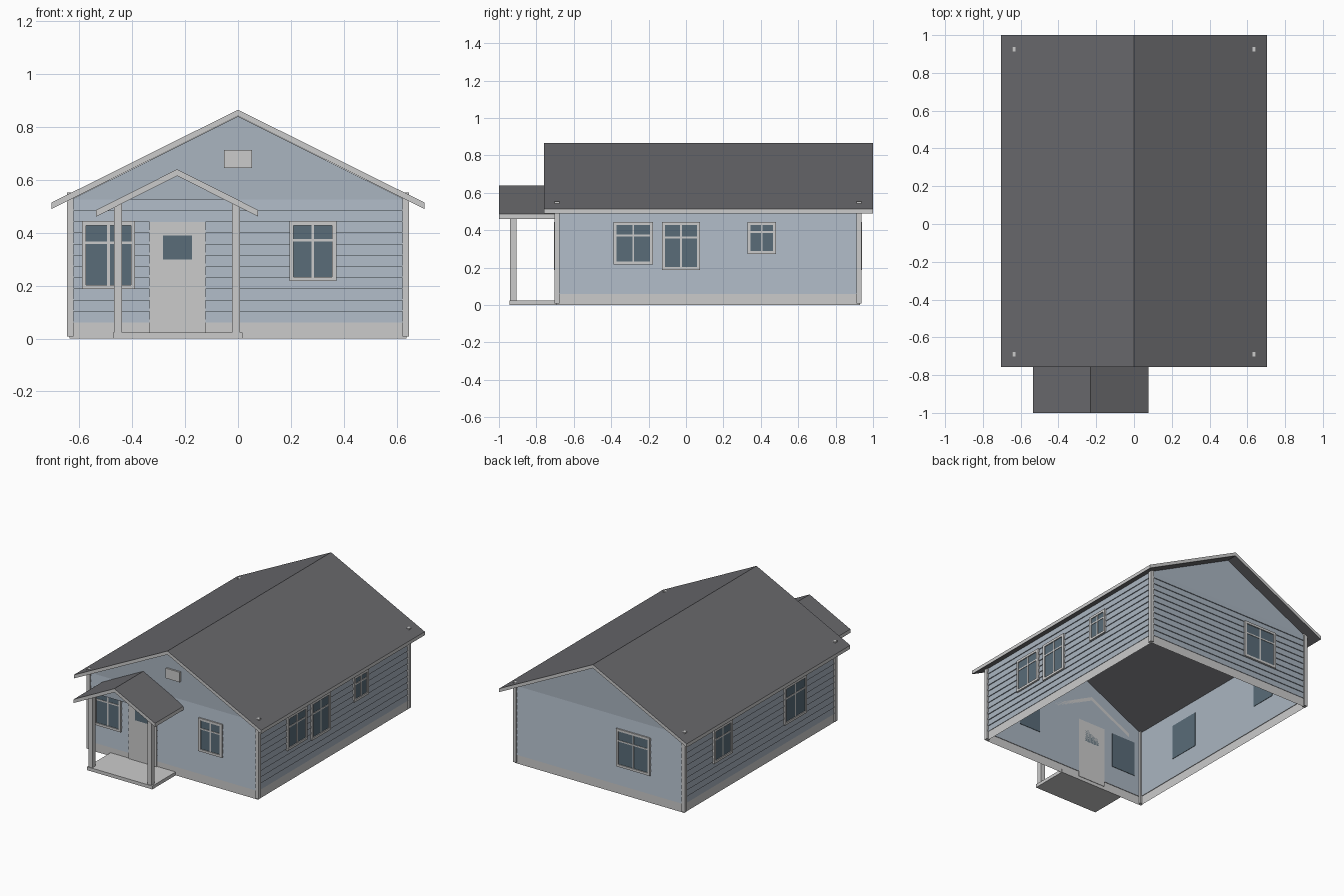
import bpy, bmesh

if "Cube" in bpy.data.objects:
    bpy.data.objects.remove(bpy.data.objects["Cube"])

XW, YF, YB = 0.632, -0.69, 0.925      # wall planes
Z0, Z1 = 0.06, 0.525                  # siding bottom and top


def material(name, rgb):
    m = bpy.data.materials.new(name)
    m.diffuse_color = (*rgb, 1)
    m.use_nodes = True
    m.node_tree.nodes["Principled BSDF"].inputs["Base Color"].default_value = m.diffuse_color
    return m


WALL = material("wall_blue", (0.40, 0.46, 0.53))
GLASS = material("glass_blue", (0.10, 0.15, 0.19))
ROOF = material("roof_grey", (0.14, 0.14, 0.15))
TRIM = material("trim_grey", (0.55, 0.55, 0.54))


def finish(name, bm, *mats):
    bmesh.ops.recalc_face_normals(bm, faces=bm.faces)
    me = bpy.data.meshes.new(name)
    bm.to_mesh(me)
    bm.free()
    for m in mats:
        me.materials.append(m)
    ob = bpy.data.objects.new(name, me)
    bpy.context.collection.objects.link(ob)
    return ob


def add_box(bm, a, b):
    vs = bmesh.ops.create_cube(bm, size=1)["verts"]
    for v in vs:
        v.co = [(p + q) / 2 + c * abs(q - p) for p, q, c in zip(a, b, v.co)]


def box(name, a, b, mat=TRIM):
    bm = bmesh.new()
    add_box(bm, a, b)
    return finish(name, bm, mat)


def on_wall(side, u, out, z):
    return {"front": (u, YF - out, z), "back": (u, YB + out, z),
            "right": (XW + out, u, z), "left": (-XW - out, u, z)}[side]


def panel(name, side, u0, u1, z0, z1, out, mat=TRIM):
    return box(name, on_wall(side, u0, -0.003, z0), on_wall(side, u1, out, z1), mat)


def window(name, side, u0, u1, z0, z1, f=0.016, m=0.005):
    panel(name + "_glass", side, u0 + f / 2, u1 - f / 2, z0 + f / 2, z1 - f / 2, 0.009, GLASS)
    um, zm = (u0 + u1) / 2, z0 + 0.68 * (z1 - z0)
    bars = [(u0, u0 + f, z0, z1), (u1 - f, u1, z0, z1),
            (u0 + f, u1 - f, z0, z0 + f), (u0 + f, u1 - f, z1 - f, z1)]
    bm = bmesh.new()
    for a, b, c, d in bars:
        add_box(bm, on_wall(side, a, 0.001, c), on_wall(side, b, 0.015, d))
    for a, b, c, d in [(um - m, um + m, z0 + f, z1 - f), (u0 + f, u1 - f, zm - m, zm + m)]:
        add_box(bm, on_wall(side, a, 0.006, c), on_wall(side, b, 0.012, d))
    finish(name + "_frame", bm, TRIM)


def ring(bm, out, z):
    return [bm.verts.new(p) for p in ((-XW - out, YF - out, z), (XW + out, YF - out, z),
                                      (XW + out, YB + out, z), (-XW - out, YB + out, z))]


def stacked_rings(name, levels, mat):
    bm = bmesh.new()
    loops = [ring(bm, o, z) for o, z in levels]
    for a, b in zip(loops, loops[1:]):
        for i in range(4):
            j = (i + 1) % 4
            bm.faces.new((a[i], a[j], b[j], b[i]))
    return finish(name, bm, mat)


def gable_roof(name, cx, half, ridge, eave, t, y0, y1):
    bm = bmesh.new()
    prof = [(-half, eave), (0, ridge), (half, eave),
            (half, eave - t), (0, ridge - t), (-half, eave - t)]
    f = bm.faces.new([bm.verts.new((cx + x, y0, z)) for x, z in prof])
    ext = bmesh.ops.extrude_face_region(bm, geom=[f], use_keep_orig=True)["geom"]
    bmesh.ops.translate(bm, vec=(0, y1 - y0, 0),
                        verts=[v for v in ext if isinstance(v, bmesh.types.BMVert)])
    bm.normal_update()
    for f in bm.faces:
        f.material_index = int(abs(f.normal.z) > 0.5)   # slopes dark, edges trim
    return finish(name, bm, TRIM, ROOF)


# Wall shell, open below
bm = bmesh.new()
prof = [(-XW, Z0), (XW, Z0), (XW, Z1), (0, 0.84), (-XW, Z1)]
ends = [[bm.verts.new((x, y, z)) for x, z in prof] for y in (YF, YB)]
for e in ends:
    bm.faces.new(e)
for i, j in ((1, 2), (4, 0)):
    bm.faces.new((ends[0][i], ends[0][j], ends[1][j], ends[1][i]))
finish("walls", bm, WALL)

# Clapboard siding and base skirt
courses, levels = 11, []
step = (Z1 - Z0) / courses
for k in range(courses):
    levels += [(0.001, Z0 + k * step), (0.007, Z0 + k * step)]
levels.append((0.001, Z1))
stacked_rings("siding", levels, WALL)
stacked_rings("base_skirt", [(0.004, 0), (0.004, Z0), (0.0, Z0)], TRIM)

# Corner posts, poking slightly through the roof
for sx in (-1, 1):
    for nm, y0, y1 in (("front", YF - 0.012, YF + 0.013), ("back", YB - 0.013, YB + 0.012)):
        xs = sorted((sx * 0.622, sx * 0.647))
        box("corner_post_" + nm, (xs[0], y0, 0.008), (xs[1], y1, 0.552))

# Roofs
gable_roof("main_roof", 0, 0.705, 0.865, 0.514, 0.024, -0.758, 1.0)
gable_roof("porch_roof", -0.23, 0.306, 0.64, 0.486, 0.025, -1.0, YF)

# Porch
box("porch_deck", (-0.473, -0.945, 0), (0.017, YF, 0.023))
for x in (-0.468, -0.023):
    box("porch_post", (x, -0.94, 0.023), (x + 0.03, -0.906, 0.508))
bm = bmesh.new()
bm.faces.new([bm.verts.new((x, -0.925, z)) for x, z in
              ((-0.415, 0.525), (-0.045, 0.525), (-0.23, 0.618))])
finish("porch_gable", bm, WALL)

# Door and vent
panel("door", "front", -0.334, -0.123, 0.023, 0.441, 0.011)
panel("door_window", "front", -0.283, -0.174, 0.298, 0.39, 0.013, GLASS)
panel("gable_vent", "front", -0.053, 0.053, 0.645, 0.713, 0.012)

# Windows
for i, (side, u0, u1, z0) in enumerate([
        ("front", -0.59, -0.389, 0.187), ("front", 0.194, 0.372, 0.217),
        ("right", -0.388, -0.176, 0.217), ("right", -0.128, 0.075, 0.187),
        ("right", 0.329, 0.481, 0.273), ("back", -0.385, -0.13, 0.187),
        ("left", -0.378, -0.14, 0.187), ("left", 0.42, 0.62, 0.217)]):
    window(f"{side}_window_{i}", side, u0, u1, z0, 0.444)
